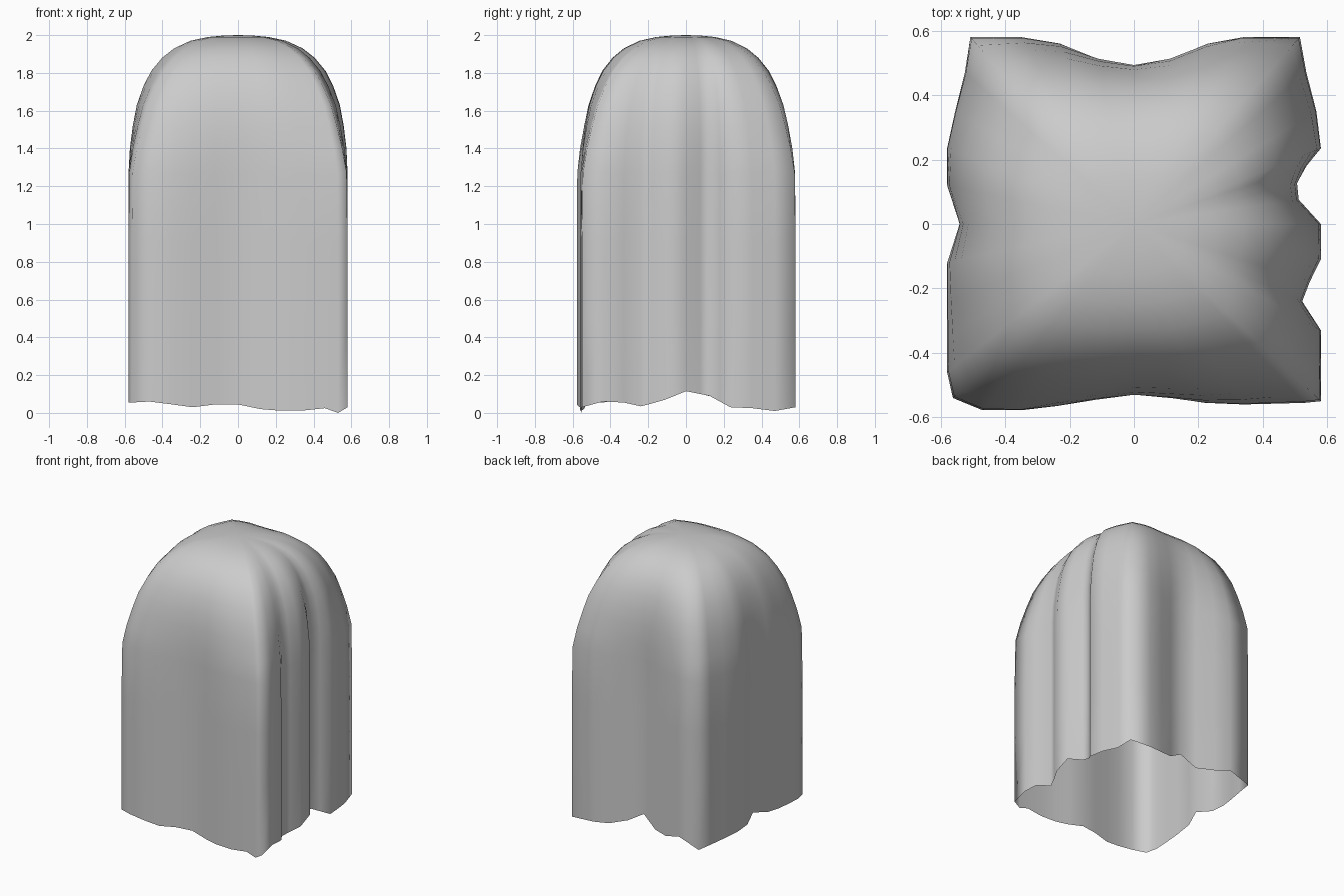
import bpy, bmesh
from mathutils import Vector

# Hem of the draped sheet: x, y and the height of its wavy lower edge
HEM = [
    (-0.47, -0.578, 0.06), (-0.35, -0.578, 0.045), (-0.24, -0.565, 0.03),
    (-0.12, -0.545, 0.045), (0, -0.528, 0.045), (0.12, -0.54, 0.02),
    (0.22, -0.555, 0.012), (0.34, -0.56, 0.012), (0.46, -0.557, 0.025),
    (0.53, -0.555, 0.0), (0.58, -0.55, 0.03),
    (0.58, -0.44, 0.06), (0.58, -0.33, 0.055), (0.522, -0.24, 0.035),
    (0.545, -0.18, 0.05), (0.58, -0.11, 0.07), (0.58, 0, 0.115),
    (0.507, 0.075, 0.10), (0.503, 0.125, 0.09), (0.535, 0.18, 0.06),
    (0.58, 0.235, 0.03), (0.566, 0.35, 0.025), (0.535, 0.47, 0.01),
    (0.515, 0.58, 0.03),
    (0.34, 0.58, 0.04), (0.23, 0.56, 0.05), (0.11, 0.51, 0.085),
    (0, 0.485, 0.15), (-0.11, 0.51, 0.075), (-0.23, 0.56, 0.08),
    (-0.35, 0.58, 0.115), (-0.508, 0.58, 0.06),
    (-0.525, 0.47, 0.06), (-0.555, 0.35, 0.07), (-0.58, 0.235, 0.08),
    (-0.58, 0.12, 0.09), (-0.54, 0, 0.12), (-0.58, -0.12, 0.09),
    (-0.58, -0.24, 0.07), (-0.58, -0.35, 0.06), (-0.58, -0.46, 0.055),
    (-0.562, -0.54, 0.055),
]
# Rings going up: height, size, roundness (0 = folded square, 1 = circle)
RINGS = [(0.5, 1, 0), (0.9, 1, 0), (1.27, 1, 0.03), (1.40, 0.99, 0.14),
         (1.52, 0.965, 0.24), (1.63, 0.93, 0.32), (1.73, 0.87, 0.40),
         (1.81, 0.80, 0.46), (1.88, 0.70, 0.52), (1.93, 0.59, 0.57),
         (1.97, 0.44, 0.62), (1.99, 0.28, 0.68), (1.998, 0.13, 0.72)]
RADIUS = 0.58

bm = bmesh.new()
rings = [[bm.verts.new(p) for p in HEM]]
for z, size, roundness in RINGS:
    ring = []
    for x, y, _ in HEM:
        p = Vector((x, y))
        q = p.lerp(p.normalized() * RADIUS, roundness) * size
        ring.append(bm.verts.new((q.x, q.y, z)))
    rings.append(ring)

# Sides and dome
n = len(HEM)
for low, high in zip(rings, rings[1:]):
    for i in range(n):
        j = (i + 1) % n
        bm.faces.new((low[i], low[j], high[j], high[i]))
# Crown
top = bm.verts.new((0, 0, 2.0))
for i in range(n):
    bm.faces.new((rings[-1][i], rings[-1][(i + 1) % n], top))
for f in bm.faces:
    f.smooth = True

mesh = bpy.data.meshes.new("draped_sheet")
bm.to_mesh(mesh)
bm.free()
sheet = bpy.data.objects.new("draped_sheet", mesh)
bpy.context.collection.objects.link(sheet)
